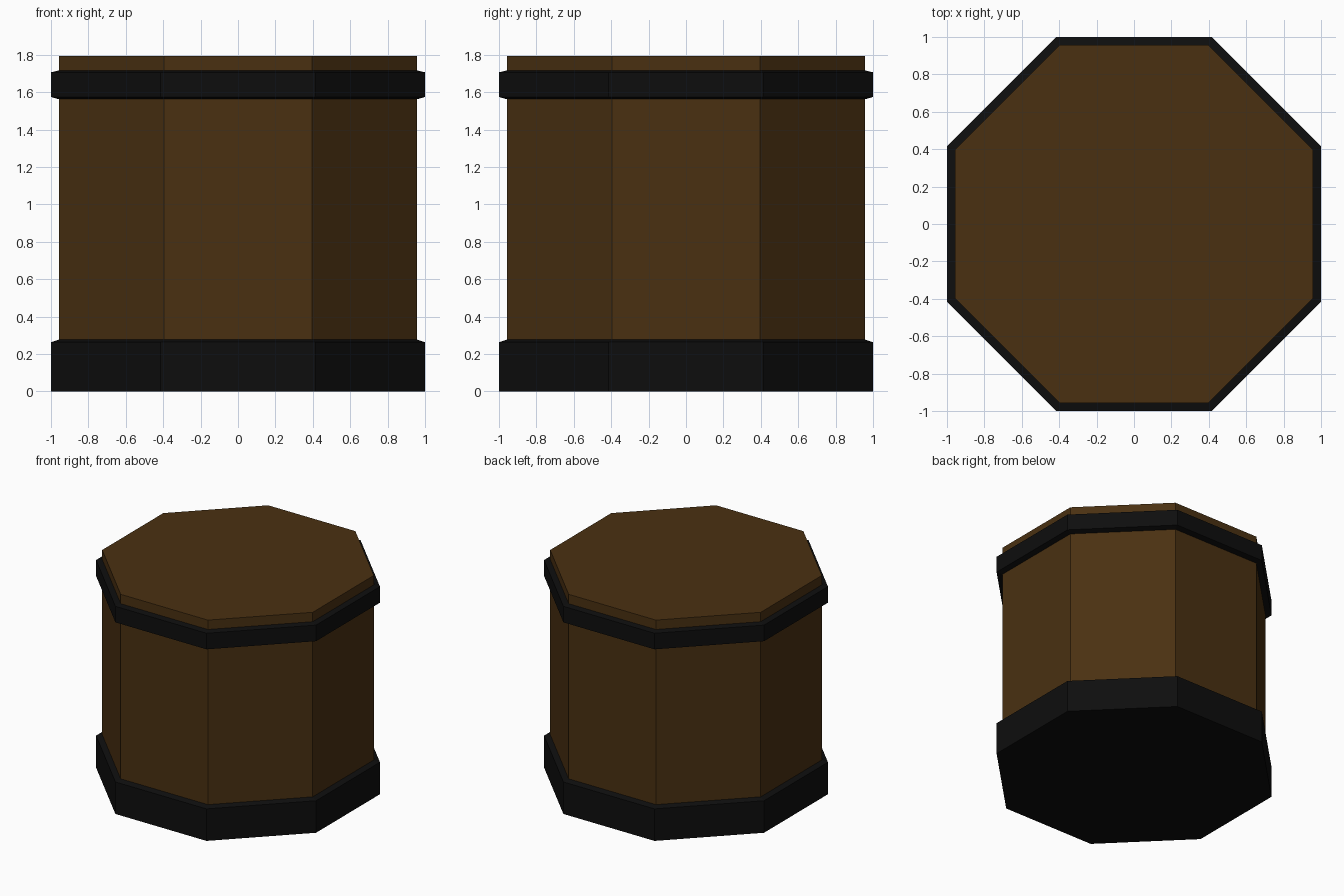
import bpy, bmesh, math

if "Cube" in bpy.data.objects:
    bpy.data.objects.remove(bpy.data.objects["Cube"])

SIDES = 8


def flat_material(name, rgb):
    mat = bpy.data.materials.new(name)
    mat.diffuse_color = (*rgb, 1.0)
    mat.use_nodes = True
    mat.node_tree.nodes["Principled BSDF"].inputs["Base Color"].default_value = mat.diffuse_color
    return mat


brown = flat_material("dark brown wood", (0.068, 0.030, 0.0058))
black = flat_material("black iron", (0.0043, 0.0043, 0.0043))

# Barrel profile from bottom to top: (face distance from axis, height, material above)
BODY, BAND = 0.957, 1.0
profile = [
    (BAND, 0.0, 1),     # base band
    (BAND, 0.263, 1),   # ledge with a slight slope
    (BODY, 0.277, 0),   # wooden wall
    (BODY, 1.562, 1),   # underside of upper hoop
    (BAND, 1.574, 1),   # upper hoop
    (BAND, 1.706, 1),   # top of upper hoop
    (BODY, 1.716, 0),   # rim
    (BODY, 1.793, 0),
]

bm = bmesh.new()
rings = []
for dist, z, _ in profile:
    r = dist / math.cos(math.pi / SIDES)
    rings.append([bm.verts.new((r * math.cos(a), r * math.sin(a), z))
                  for a in ((i + 0.5) * math.tau / SIDES for i in range(SIDES))])

# Walls, hoops and ledges
for k in range(len(rings) - 1):
    lo, hi = rings[k], rings[k + 1]
    for i in range(SIDES):
        j = (i + 1) % SIDES
        face = bm.faces.new((lo[i], lo[j], hi[j], hi[i]))
        face.material_index = profile[k][2]

# Black bottom and wooden lid
bm.faces.new(rings[0][::-1]).material_index = 1
bm.faces.new(rings[-1]).material_index = 0

mesh = bpy.data.meshes.new("octagonal_barrel")
bm.to_mesh(mesh)
bm.free()
mesh.materials.append(brown)
mesh.materials.append(black)
barrel = bpy.data.objects.new("octagonal_barrel", mesh)
bpy.context.collection.objects.link(barrel)
